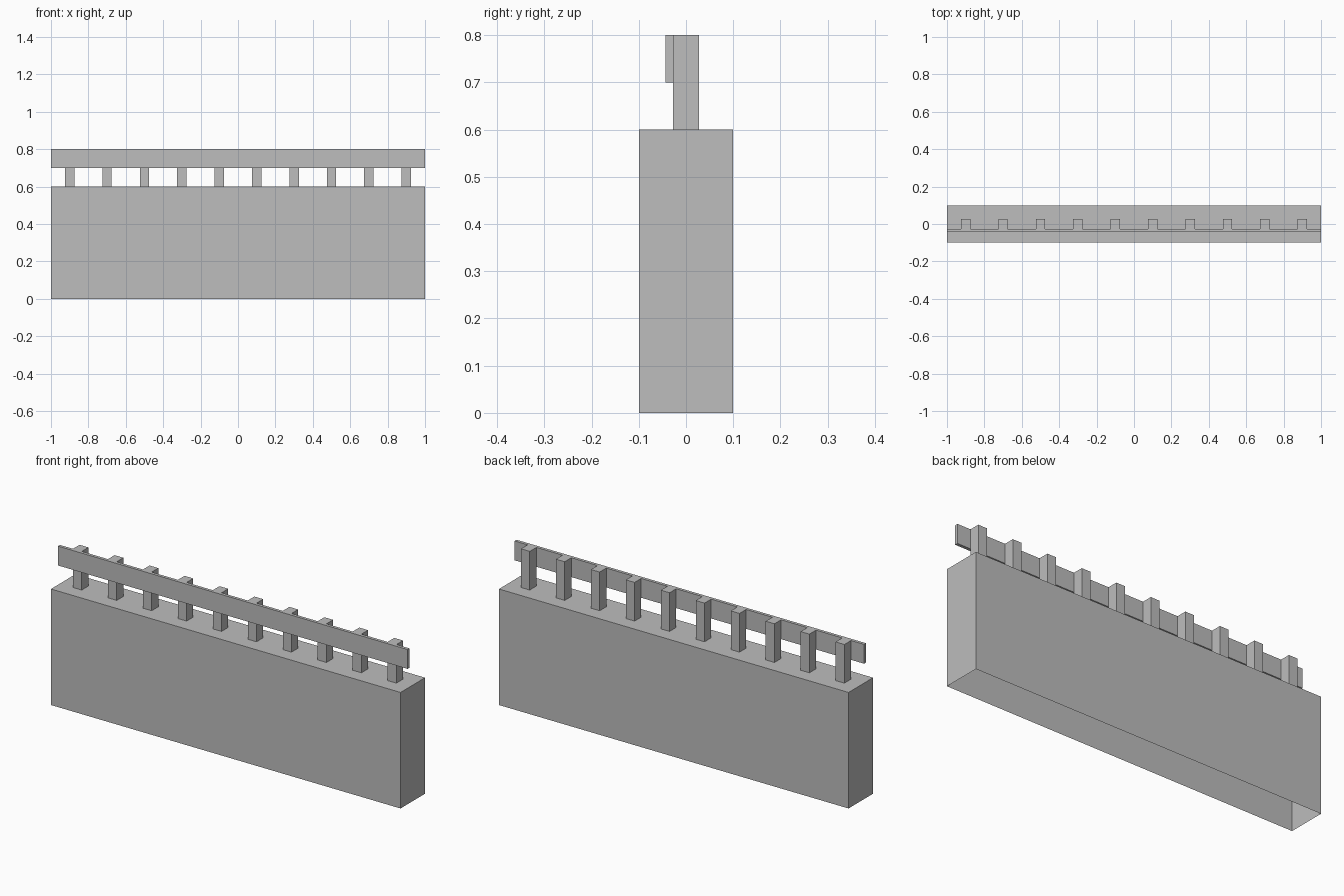
import bpy
import bmesh
from mathutils import Matrix, Vector

cube = bpy.data.objects.get("Cube")
if cube:
    bpy.data.objects.remove(cube, do_unlink=True)

GREY = (0.51, 0.51, 0.51, 1.0)
grey = bpy.data.materials.new("plain_grey")
grey.use_nodes = True
grey.diffuse_color = GREY
grey.node_tree.nodes["Principled BSDF"].inputs["Base Color"].default_value = GREY


def box(name, low, high, open_bottom=False):
    """Flat-faced box between two corners, optionally without its underside."""
    low, high = Vector(low), Vector(high)
    bm = bmesh.new()
    bmesh.ops.create_cube(bm, size=1, matrix=Matrix.LocRotScale(
        (low + high) / 2, None, high - low))
    if open_bottom:
        bm.normal_update()
        under = [f for f in bm.faces if f.normal.z < -0.5]
        bmesh.ops.delete(bm, geom=under, context="FACES_ONLY")
    mesh = bpy.data.meshes.new(name)
    bm.to_mesh(mesh)
    bm.free()
    mesh.materials.append(grey)
    obj = bpy.data.objects.new(name, mesh)
    bpy.context.collection.objects.link(obj)
    return obj


WALL_TOP, RAIL_BOTTOM, TOP = 0.6, 0.7, 0.8
POST_X, POST_Y = 0.025, 0.027

# Hollow wall block, open underneath
box("wall", (-1, -0.1, 0), (1, 0.1, WALL_TOP), open_bottom=True)

# Evenly spaced posts standing on the wall
for i in range(10):
    x = -0.9 + 0.2 * i
    box(f"post_{i + 1}", (x - POST_X, -POST_Y, WALL_TOP),
        (x + POST_X, POST_Y, TOP), open_bottom=True)

# Long board fixed to the front of the posts
box("rail", (-1, -0.043, RAIL_BOTTOM), (1, -POST_Y, TOP))
